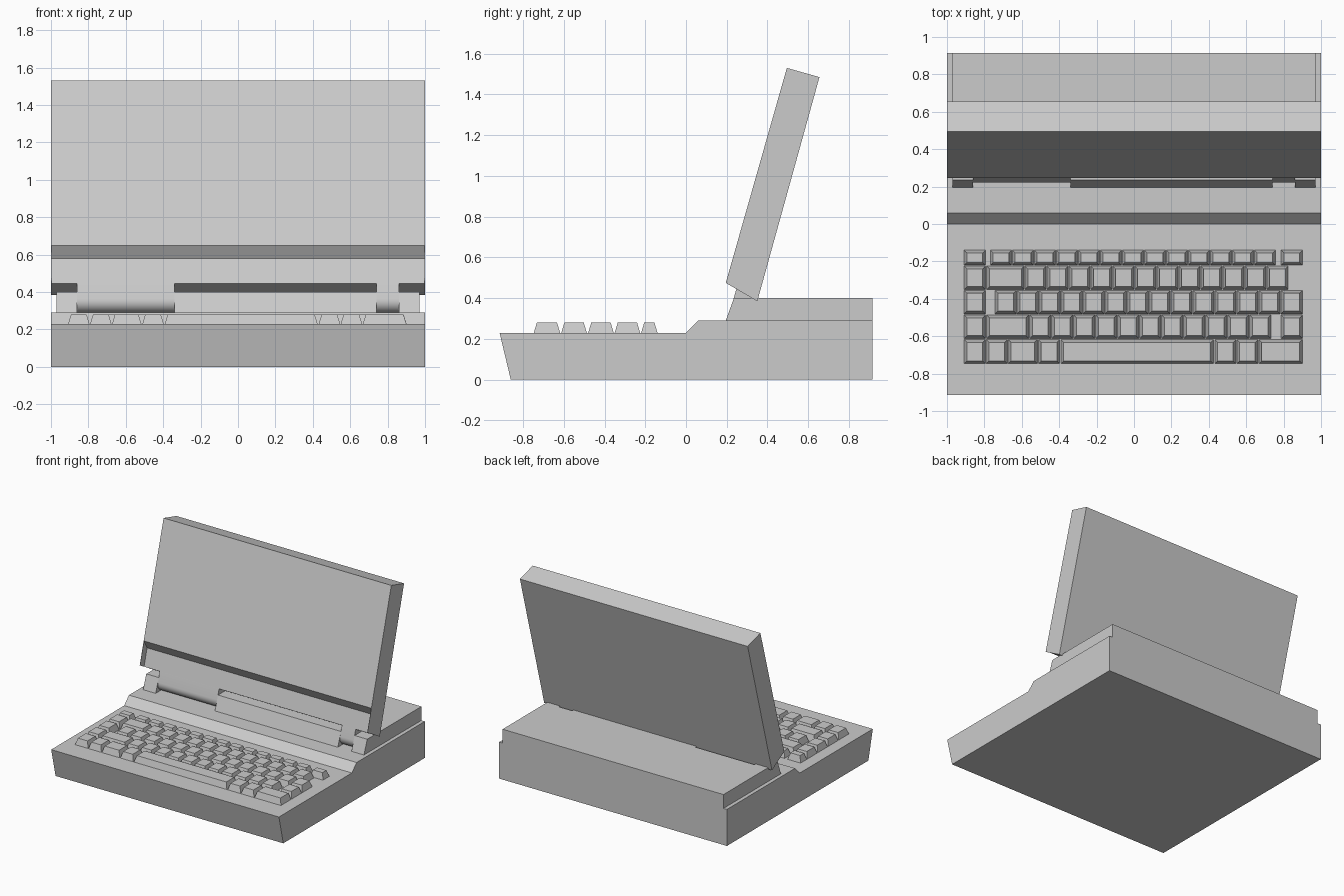
import bpy
import bmesh
from math import cos, sin, radians

cube = bpy.data.objects.get("Cube")
if cube:
    bpy.data.objects.remove(cube, do_unlink=True)

# One grey plastic for the whole machine
grey = bpy.data.materials.new("grey_plastic")
grey.use_nodes = True
colour = (0.6, 0.6, 0.6, 1)
grey.diffuse_color = colour
grey.node_tree.nodes["Principled BSDF"].inputs["Base Color"].default_value = colour


def finish(bm, name):
    bmesh.ops.recalc_face_normals(bm, faces=bm.faces)
    mesh = bpy.data.meshes.new(name)
    bm.to_mesh(mesh)
    bm.free()
    mesh.materials.append(grey)
    obj = bpy.data.objects.new(name, mesh)
    bpy.context.collection.objects.link(obj)
    return obj


def extrude_x(name, profile, x0, x1):
    """Extrude a (y, z) profile from x0 to x1."""
    bm = bmesh.new()
    face = bm.faces.new([bm.verts.new((x0, y, z)) for y, z in profile])
    result = bmesh.ops.extrude_face_region(bm, geom=[face])
    moved = [v for v in result["geom"] if isinstance(v, bmesh.types.BMVert)]
    bmesh.ops.translate(bm, verts=moved, vec=(x1 - x0, 0, 0))
    return finish(bm, name)


# Base with sloped front and a step behind the keyboard
extrude_x("base", [(-0.915, 0.23), (-0.86, 0), (0.915, 0), (0.915, 0.29),
                   (0.06, 0.29), (0, 0.23)], -1, 1)

# Raised rear deck, notched for the two hinges
deck = extrude_x("rear_deck", [(0.195, 0.29), (0.235, 0.4), (0.915, 0.4),
                               (0.915, 0.29)], -0.97, 0.97)
hinges = [("right", -0.86, -0.34), ("left", 0.74, 0.86)]
for side, x0, x1 in hinges:
    cutter = extrude_x(side + "_notch_cutter", [(0.1, 0.2), (0.37, 0.2),
                                                (0.37, 0.5), (0.1, 0.5)], x0, x1)
    cutter.hide_render = True
    cutter.hide_viewport = True
    cutter.display_type = 'WIRE'
    cut = deck.modifiers.new("notch", 'BOOLEAN')
    cut.operation = 'DIFFERENCE'
    cut.solver = 'EXACT'
    cut.object = cutter

# Hinge knuckles: a flat arm running into a rounded barrel
arc = [radians(164 + 180 * i / 16) for i in range(17)]
knuckle = [(0.35, 0.385), (0.247, 0.445)]
knuckle += [(0.282 + 0.06 * cos(a), 0.349 + 0.06 * sin(a)) for a in arc]
for side, x0, x1 in hinges:
    hinge = extrude_x(side + "_hinge", knuckle, x0, x1)
    bpy.ops.object.select_all(action='DESELECT')
    hinge.select_set(True)
    bpy.context.view_layer.objects.active = hinge
    bpy.ops.object.shade_smooth_by_angle(angle=radians(30))

# Tilted lid with a recess under the screen, closed by thin cheeks
extrude_x("lid", [(0.245, 0.65), (0.495, 1.53), (0.655, 1.485), (0.35, 0.385),
                  (0.247, 0.445), (0.285, 0.58)], -1, 1)
cheek = [(0.245, 0.65), (0.195, 0.475), (0.247, 0.445), (0.285, 0.58)]
for side, s in (("right", -1), ("left", 1)):
    extrude_x(side + "_lid_cheek", cheek, s, s * 0.998)

# Keyboard: each row is (front y, back y, key runs as start, key width, count)
unit = 0.1176
left, right = -0.91, 0.785
rows = [
    (-0.22, -0.14, [(left, unit, 1), (-0.77, unit, 13), (right, unit, 1)]),
    (-0.35, -0.225, [(left, unit, 1), (-0.79, 0.205, 1), (-0.585, unit, 12)]),
    (-0.48, -0.355, [(left, unit, 1), (-0.745, unit, 13), (right, unit, 1)]),
    (-0.612, -0.487, [(left, unit, 1), (-0.79, 0.23, 1), (-0.56, unit, 11),
                      (right, unit, 1)]),
    (-0.747, -0.618, [(left, unit, 2), (-0.675, 0.16, 1), (-0.513, unit, 1),
                      (-0.393, 0.82, 1), (0.43, unit, 2), (0.666, 0.236, 1)]),
]


def add_key(bm, x0, x1, y0, y1, taper=0.015):
    rings = []
    for z, d in ((0.23, 0), (0.28, taper)):
        corners = [(x0 + d, y0 + d), (x1 - d, y0 + d),
                   (x1 - d, y1 - d), (x0 + d, y1 - d)]
        rings.append([bm.verts.new((x, y, z)) for x, y in corners])
    low, top = rings
    bm.faces.new(top)
    bm.faces.new(low[::-1])
    for i in range(4):
        j = (i + 1) % 4
        bm.faces.new((low[i], low[j], top[j], top[i]))


for number, (y0, y1, runs) in enumerate(rows, 1):
    bm = bmesh.new()
    for start, width, count in runs:
        for i in range(count):
            x = start + i * width
            add_key(bm, x + 0.002, x + width - 0.002, y0, y1)
    finish(bm, "key_row_%d" % number)
